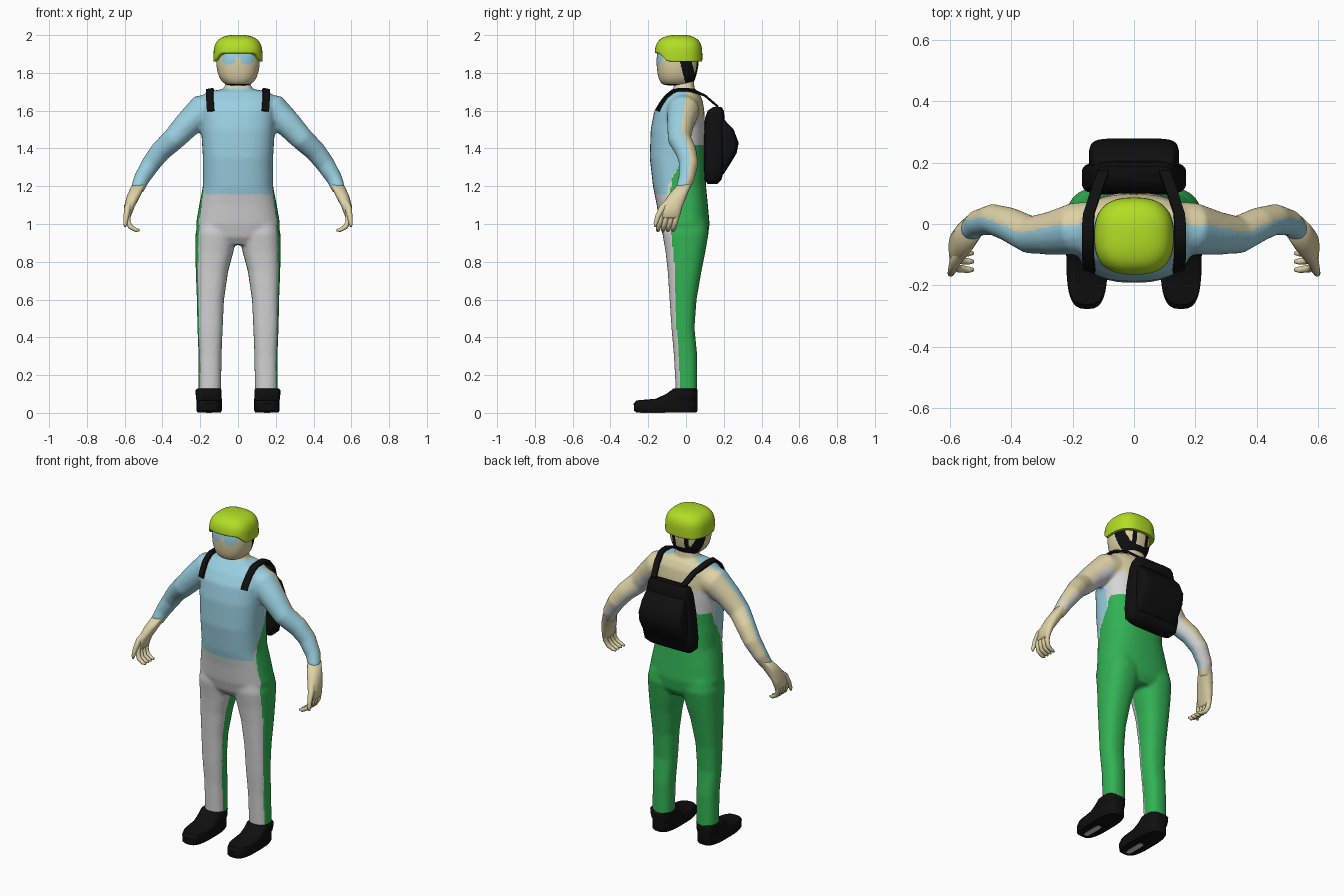
import bpy, bmesh, math
from mathutils import Vector
from mathutils.bvhtree import BVHTree


def material(name, rgb):
    m = bpy.data.materials.new(name)
    m.diffuse_color = [((c / 255 + 0.055) / 1.055) ** 2.4 if c > 10 else c / 3295 for c in rgb] + [1]
    return m


LIME = material("lime", (178, 222, 36))
BLUE = material("light blue", (154, 208, 225))
SKIN = material("skin", (222, 210, 166))
GREY = material("light grey", (214, 214, 215))
GREEN = material("green", (50, 178, 84))
BLACK = material("black", (15, 15, 15))


def bridge(bm, rings):
    """Skin a list of vertex rings and cap both ends."""
    n = len(rings[0])
    for a, b in zip(rings, rings[1:]):
        for i in range(n):
            j = (i + 1) % n
            bm.faces.new((a[i], a[j], b[j], b[i]))
    bm.faces.new(rings[0][::-1])
    bm.faces.new(rings[-1])


def loft(bm, sections, power=2.4, side=1, n=32):
    """Horizontal rounded sections: (z, centre x, y front, y back, half width)."""
    rings = []
    for z, cx, y0, y1, rx in sections:
        ring = []
        for i in range(n):
            a = 2 * math.pi * i / n
            c, s = math.cos(a), math.sin(a)
            x = math.copysign(abs(c) ** (2 / power), c) * rx
            y = math.copysign(abs(s) ** (2 / power), s) * (y1 - y0) / 2
            ring.append(bm.verts.new((cx * side + x, (y0 + y1) / 2 + y, z)))
        rings.append(ring)
    bridge(bm, rings)


def tube(bm, path, side=1, n=16):
    """Round limb through (x, y, z, radius) points."""
    pts = [Vector((x * side, y, z)) for x, y, z, r in path]
    rings = []
    for i, p in enumerate(pts):
        d = (pts[min(i + 1, len(pts) - 1)] - pts[max(i - 1, 0)]).normalized()
        u = d.cross(Vector((0, 1, 0.01))).normalized()
        v = d.cross(u)
        rings.append([bm.verts.new(p + path[i][3] * (math.cos(a) * u + math.sin(a) * v))
                      for a in (2 * math.pi * k / n for k in range(n))])
    bridge(bm, rings)


def build(name, bm, mats, rule=None, angle=50, mods=()):
    """Make the object, apply modifiers, colour faces by rule, smooth."""
    bmesh.ops.recalc_face_normals(bm, faces=bm.faces)
    me = bpy.data.meshes.new(name)
    bm.to_mesh(me)
    bm.free()
    ob = bpy.data.objects.new(name, me)
    bpy.context.collection.objects.link(ob)
    for kind, settings in mods:
        mod = ob.modifiers.new(kind, kind)
        for k, v in settings.items():
            setattr(mod, k, v)
    if mods:
        dg = bpy.context.evaluated_depsgraph_get()
        me = bpy.data.meshes.new_from_object(ob.evaluated_get(dg))
        ob.modifiers.clear()
        ob.data = me
    me.materials.clear()
    for m in mats:
        me.materials.append(m)
    for p in me.polygons:
        p.use_smooth = True
        p.material_index = mats.index(rule(p.center, p.normal)) if rule else 0
    me.set_sharp_from_angle(angle=math.radians(angle))
    return ob


# Body: torso, legs and arms fused into one smooth suit
TORSO = [(0.89, 0, -0.09, 0.09, 0.12), (0.93, 0, -0.12, 0.115, 0.20), (1.0, 0, -0.14, 0.125, 0.223),
         (1.1, 0, -0.155, 0.116, 0.206), (1.2, 0, -0.175, 0.106, 0.186), (1.35, 0, -0.192, 0.102, 0.186),
         (1.5, 0, -0.187, 0.102, 0.195), (1.6, 0, -0.168, 0.097, 0.2), (1.66, 0, -0.13, 0.087, 0.2),
         (1.70, 0, -0.09, 0.065, 0.165), (1.715, 0, -0.065, 0.045, 0.075), (1.77, 0, -0.062, 0.042, 0.06)]
LEG = [(0.08, 0.15, -0.052, 0.06, 0.06), (0.3, 0.148, -0.064, 0.06, 0.061), (0.45, 0.148, -0.077, 0.045, 0.067),
       (0.6, 0.146, -0.087, 0.056, 0.072), (0.75, 0.138, -0.097, 0.082, 0.086),
       (0.85, 0.125, -0.108, 0.102, 0.1), (0.95, 0.115, -0.125, 0.12, 0.11), (1.02, 0.11, -0.12, 0.11, 0.1)]
ARM = [(0.12, -0.01, 1.615, 0.083), (0.19, -0.015, 1.60, 0.086), (0.27, -0.03, 1.525, 0.071),
       (0.34, -0.035, 1.45, 0.062), (0.41, 0.0, 1.385, 0.056), (0.46, 0.015, 1.32, 0.051),
       (0.51, 0.003, 1.24, 0.043), (0.535, -0.022, 1.18, 0.036)]
bm = bmesh.new()
loft(bm, TORSO, 2.5)
for s in (1, -1):
    loft(bm, LEG, 2.4, s)
    tube(bm, ARM, s)


def suit(c, n):
    x, z = abs(c.x), c.z
    if z > 1.72:
        return SKIN
    if x > 0.25 and z > 1.14 or z > 1.45:          # arms and shoulders
        if z < 1.2:
            return SKIN
        if n.y < 0.15:
            return BLUE
        if x > 0.22:
            return SKIN if n.z > -0.1 else GREY
        return SKIN if z > 1.56 else GREY
    limit = -0.5 if n.x * c.x > 0 else -0.25       # back of trousers
    if n.y > limit and z < min(1.42, 1.3 + 0.4 * n.y):
        return GREEN
    if n.y < 0.1 and z > 1.16 + 0.28 * max(0, n.y + 0.5):
        return BLUE
    return GREY


body = build("body_suit", bm, [BLUE, SKIN, GREY, GREEN], suit, 80,
             [("REMESH", dict(mode="VOXEL", voxel_size=0.009)), ("SMOOTH", dict(factor=0.5, iterations=8))])

# Hands: palm, four curled fingers and thumb
for s, label in ((1, "left"), (-1, "right")):
    bm = bmesh.new()
    loft(bm, [(1.21, 0.523, -0.045, 0.03, 0.037), (1.15, 0.552, -0.095, 0.005, 0.036),
              (1.09, 0.576, -0.132, -0.02, 0.028), (1.04, 0.585, -0.135, -0.032, 0.018),
              (1.03, 0.584, -0.125, -0.04, 0.012)], 2.3, s, 20)
    for k in range(4):
        y = -0.125 + 0.027 * k
        tube(bm, [(0.584, y, 1.06, 0.014), (0.584, y - 0.012, 1.015, 0.014), (0.57, y - 0.02, 0.985, 0.013),
                  (0.54, y - 0.024, 0.968, 0.011), (0.522, y - 0.024, 0.967, 0.006)], s, 10)
    tube(bm, [(0.56, -0.08, 1.13, 0.018), (0.585, -0.125, 1.085, 0.018), (0.592, -0.15, 1.04, 0.014),
              (0.597, -0.162, 1.0, 0.01), (0.598, -0.163, 0.985, 0.005)], s, 10)
    build(label + "_hand", bm, [SKIN], None, 80)

# Head, with chin strap and glasses coloured in
bm = bmesh.new()
loft(bm, [(1.732, 0, -0.11, 0.02, 0.05), (1.745, 0, -0.135, 0.04, 0.08), (1.78, 0, -0.15, 0.055, 0.104),
          (1.83, 0, -0.156, 0.066, 0.115), (1.87, 0, -0.158, 0.07, 0.117), (1.92, 0, -0.152, 0.066, 0.112),
          (1.96, 0, -0.12, 0.04, 0.08)], 2.3, 1, 24)


def face(c, n):
    x, y, z = abs(c.x), c.y, c.z
    if y < -0.05:
        lens = ((x - 0.049) / 0.037) ** 2 + ((z - 1.877) / 0.034) ** 2 < 1
        if lens or (z > 1.886 and x < 0.1):
            return BLUE
    shift = 0.25 * (1.86 - z)
    if -0.032 + shift < y < 0.03 + shift and x > 0.04:
        return BLACK
    if z < 1.742 or (y > 0 and 1.755 < z < 1.79) or (y > 0.02 and 0.03 < x < 0.055 and z > 1.75):
        return BLACK
    return SKIN


build("head", bm, [SKIN, BLUE, BLACK], face, 80, [("SUBSURF", dict(levels=3))])

# Helmet, its rim raised over the face
bm = bmesh.new()
loft(bm, [(1.86, 0, -0.155, 0.078, 0.121), (1.86, 0, -0.165, 0.086, 0.13), (1.866, 0, -0.166, 0.087, 0.131),
          (1.92, 0, -0.166, 0.087, 0.13), (1.95, 0, -0.16, 0.082, 0.124), (1.98, 0, -0.14, 0.064, 0.104),
          (1.996, 0, -0.105, 0.03, 0.068), (2.002, 0, -0.06, -0.01, 0.025)], 2.6, 1, 32)
for v in bm.verts:
    if v.co.z < 1.88:
        v.co.z += 0.045 * min(1, max(0, (-v.co.y - 0.1) / 0.04))
build("helmet", bm, [LIME], None, 60, [("SUBSURF", dict(levels=2))])

# Backpack: main bag and outer pocket
bm = bmesh.new()
loft(bm, [(1.212, 0, 0.115, 0.165, 0.14), (1.235, 0, 0.098, 0.188, 0.165), (1.3, 0, 0.095, 0.205, 0.17),
          (1.45, 0, 0.095, 0.205, 0.155), (1.56, 0, 0.1, 0.205, 0.138), (1.6, 0, 0.115, 0.2, 0.13),
          (1.62, 0, 0.145, 0.188, 0.12)], 4.5)
build("backpack_bag", bm, [BLACK])
bm = bmesh.new()
loft(bm, [(1.265, 0, 0.15, 0.2, 0.135), (1.32, 0, 0.15, 0.235, 0.145), (1.375, 0, 0.15, 0.268, 0.147),
          (1.43, 0, 0.15, 0.279, 0.145), (1.5, 0, 0.15, 0.252, 0.138), (1.55, 0, 0.15, 0.205, 0.13)], 5)
build("backpack_pocket", bm, [BLACK])

# Shoulder straps laid onto the suit
bvh = BVHTree.FromPolygons([v.co for v in body.data.vertices], [p.vertices[:] for p in body.data.polygons])
for s, label in ((1, "left"), (-1, "right")):
    bm = bmesh.new()
    rows = []
    for x, y, z in [(0.145, -0.16, 1.6), (0.147, -0.15, 1.64), (0.15, -0.12, 1.69), (0.15, -0.08, 1.72),
                    (0.15, -0.04, 1.73), (0.15, 0.0, 1.73), (0.147, 0.04, 1.72), (0.125, 0.1, 1.68),
                    (0.1, 0.17, 1.62)]:
        row = []
        for dx in (-0.018, 0.018):
            p = Vector(((x + dx) * s, y, z))
            if y < 0.06:
                hit, normal = bvh.find_nearest(p)[:2]
                p = Vector((p.x, hit.y + normal.y * 0.009, hit.z + normal.z * 0.009))
            row.append(bm.verts.new(p))
        rows.append(row)
    for a, b in zip(rows, rows[1:]):
        bm.faces.new((a[0], a[1], b[1], b[0]))
    build(label + "_shoulder_strap", bm, [BLACK], None, 50, [("SOLIDIFY", dict(thickness=0.012, offset=0))])

# Shoes with a thin grey sole patch
for s, label in ((1, "left"), (-1, "right")):
    bm = bmesh.new()
    loft(bm, [(0.003, 0.153, -0.265, 0.055, 0.062), (0.012, 0.153, -0.275, 0.061, 0.067),
              (0.05, 0.153, -0.277, 0.061, 0.067), (0.066, 0.153, -0.262, 0.061, 0.067),
              (0.075, 0.154, -0.16, 0.061, 0.068), (0.1, 0.156, -0.105, 0.061, 0.068),
              (0.122, 0.156, -0.075, 0.06, 0.068), (0.128, 0.156, -0.068, 0.055, 0.062)], 3, s)
    build(label + "_shoe", bm, [BLACK], None, 40)
    bm = bmesh.new()
    loft(bm, [(0.0, 0.153, -0.24, -0.11, 0.016), (0.005, 0.153, -0.24, -0.11, 0.016)], 4, s, 16)
    build(label + "_sole_patch", bm, [GREY], None, 40)
